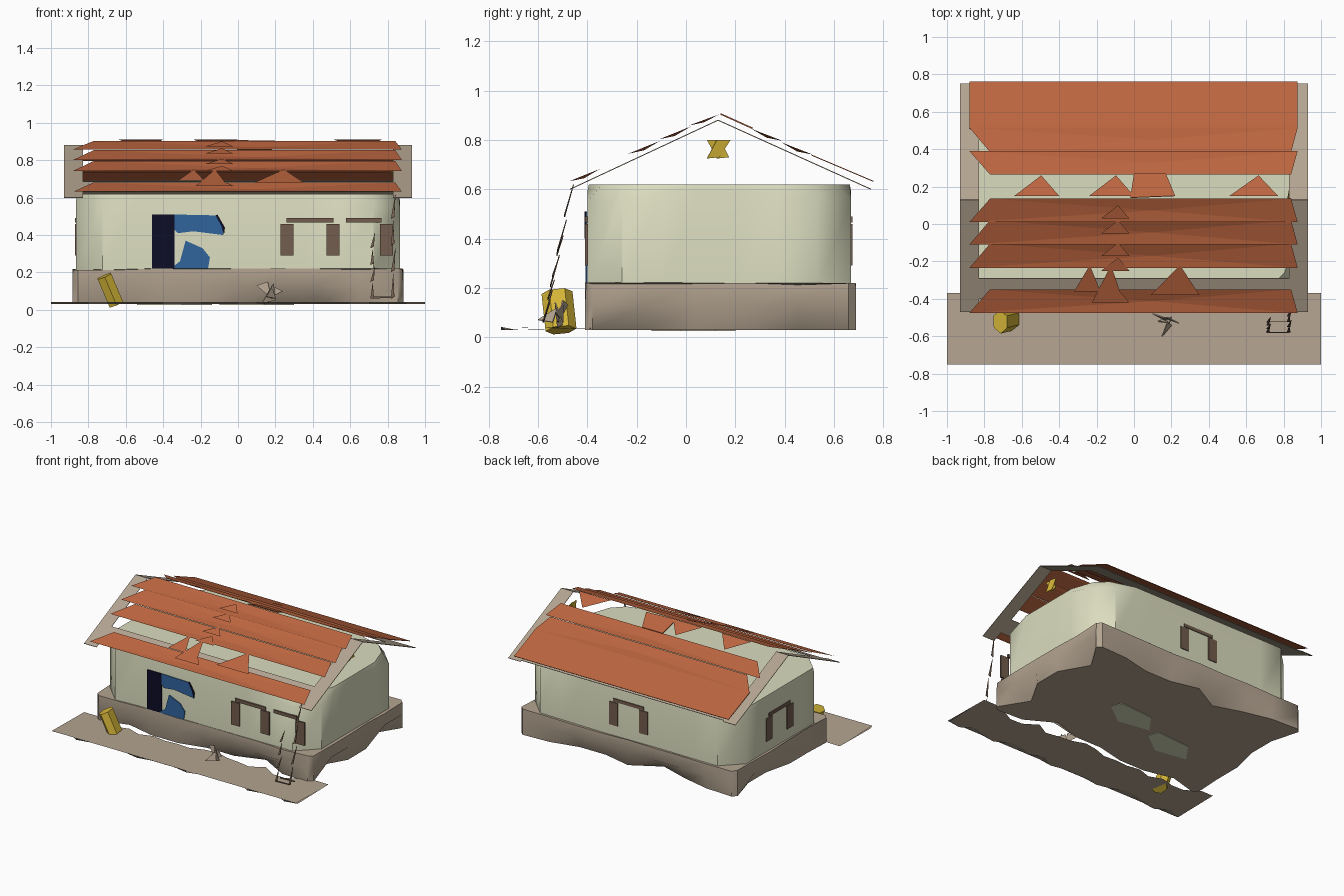
import bpy, math, random
from mathutils import Vector, Euler

random.seed(4)
old = bpy.data.objects.get("Cube")
if old:
    bpy.data.objects.remove(old, do_unlink=True)


def material(name, r, g, b):
    m = bpy.data.materials.new(name)
    m.use_nodes = True
    m.diffuse_color = (r, g, b, 1)
    m.node_tree.nodes["Principled BSDF"].inputs["Base Color"].default_value = (r, g, b, 1)
    return m


PLASTER = material("pale plaster", .71, .72, .52)
STONE = material("beige stone", .46, .375, .285)
TILE = material("clay tile", .50, .13, .05)
BLUE = material("door blue", .03, .13, .34)
NAVY = material("dark navy", .004, .004, .02)
YELLOW = material("yellow", .67, .47, .04)
WOOD = material("brown wood", .17, .11, .075)


def mesh(name, verts, faces, mat, thick=0, smooth=False):
    me = bpy.data.meshes.new(name)
    me.from_pydata([tuple(v) for v in verts], [], faces)
    me.materials.append(mat)
    ob = bpy.data.objects.new(name, me)
    bpy.context.collection.objects.link(ob)
    if thick:
        mod = ob.modifiers.new("thickness", 'SOLIDIFY')
        mod.thickness, mod.offset = thick, 0
    if smooth:
        bpy.ops.object.select_all(action='DESELECT')
        ob.select_set(True)
        bpy.context.view_layer.objects.active = ob
        bpy.ops.object.shade_smooth_by_angle(angle=math.radians(45))
    return ob


def plate(name, pts, mat, thick=.006):
    return mesh(name, pts, [tuple(range(len(pts)))], mat, thick)


def box(name, centre, size, mat):
    bpy.ops.mesh.primitive_cube_add(size=1, location=centre)
    ob = bpy.context.object
    ob.name, ob.scale = name, size
    ob.data.materials.append(mat)


def outline(hx, y0, y1, cut):
    """Counter-clockwise plan with cut corners: (point, inward direction, is corner)."""
    sides = [((-hx + cut, y0), (hx - cut, y0), (0, 1), 8), ((hx, y0 + cut), (hx, y1 - cut), (-1, 0), 5),
             ((hx - cut, y1), (-hx + cut, y1), (0, -1), 8), ((-hx, y1 - cut), (-hx, y0 + cut), (1, 0), 5)]
    for a, b, inward, n in sides:
        for i in range(n + 1):
            yield Vector(a).lerp(Vector(b), i / n), Vector(inward), i in (0, n)


def stack(name, rings, mat):
    n = len(rings[0])
    faces = [(k * n + i, k * n + (i + 1) % n, (k + 1) * n + (i + 1) % n, (k + 1) * n + i)
             for k in range(len(rings) - 1) for i in range(n)]
    faces += [tuple(reversed(range(n))), tuple(range((len(rings) - 1) * n, len(rings) * n))]
    return mesh(name, [v for r in rings for v in r], faces, mat, smooth=True)


# Rough stone base, undercut between its corners
rings = [[], [], []]
for p, inward, corner in outline(.885, -.41, .69, .03):
    low = p + inward * (0 if corner else random.choice((.01, .06, .13)))
    rings[0].append((*low, .03))
    rings[1].append((*p, .13))
    rings[2].append((*(p + inward * random.uniform(0, .006)), random.uniform(.212, .222)))
stack("stone_base", rings, STONE)

# Plaster walls with cut corners, worn on the right, and a flat ceiling
rings = [[], [], []]
for p, inward, corner in outline(.865, -.40, .67, .14):
    worn = corner and p.x > 0
    rings[0].append((*p, .2))
    rings[1].append((*p, .55 if worn else .59))
    rings[2].append((*(p + inward * (.06 if worn else .006)), .62))
stack("walls", rings, PLASTER)

# Gaps in the underside
for x, y in ((.1, .1), (-.34, -.04)):
    plate("floor_gap", [(x - .2, y - .06, .028), (x - .1, y + .08, .028), (x + .17, y + .1, .028),
                        (x + .2, y + .02, .028), (x + .04, y - .1, .028)], PLASTER, .004)

# Broken front terrace: straight upper rim, chipped lower rim, ragged back edge
N = 20
rim = [(-1 + 2 * i / N, -.75, .042) for i in range(N + 1)]
under = [(x, y + random.choice((0, .02, .06)), .03) for x, y, z in rim]
back = [(x, -.37 if abs(x) > .85 else random.uniform(-.46, -.38), .036) for x, y, z in rim]
M = N + 1
faces = []
for i in range(N):
    for a, b in ((0, 2 * M), (2 * M, M), (M, 0)):
        faces.append((a + i, a + i + 1, b + i + 1, b + i))
mesh("terrace", rim + under + back, faces, STONE)

# Roof frame: an open border on each slope
RIDGE = .13


def slope(y, side, lift=0):
    return .88 - abs(y - RIDGE) * .28 / (.6 if side < 0 else .62) + lift


def frame(name, eave, strip, inner, side):
    verts = []
    for x in (-.93, -.83, .83, .93):
        verts += [(x, y, slope(y, side)) for y in (eave, strip, inner, RIDGE)]
    cells = [(c, r) for c in (0, 2) for r in range(3)] + [(1, 1)]
    faces = []
    for c, r in cells:
        a = c * 4 + r
        quad = (a, a + 4, a + 5, a + 1)
        faces.append(quad if side < 0 else quad[::-1])
    mesh(name, verts, faces, STONE, .004)


frame("roof_frame_front", -.47, -.40, -.29, -1)
frame("roof_frame_back", .75, .74, .55, 1)


# Overlapping tile rows: tapered sheets sagging in the middle
def tile_row(name, low, high, side):
    zl, zh = slope(low, side, .034), slope(high, side, .026)
    mid = low + (high - low) * .5
    verts = [(-.88, low, zl), (.875, low, zl), (.84, high, zh), (-.77, high, zh),
             (.1, mid, slope(mid, side, .018))]
    mesh(name, verts, [(0, 1, 4), (1, 2, 4), (3, 0, 4), (2, 3, 4)], TILE)


for low, high in ((-.475, -.35), (-.235, -.105), (-.11, .02), (.01, .135)):
    tile_row("front_tile_row", low, high, -1)
for low, high in ((.39, .265), (.515, .385)):
    tile_row("back_tile_row", low, high, 1)
plate("back_tile_panel", [(-.88, .76, .632), (.875, .76, .632), (.875, .51, .738), (-.88, .51, .738)], TILE, .004)


# Loose tile shards
def shard(x, y, width, depth, side=-1):
    z = slope(y, side, .04)
    z2 = slope(y + depth, side, .035)
    pts = [(x - width / 2, y, z), (x + width / 2, y, z), (x + width * .1, y + depth, z2)]
    mesh("tile_shard", pts, [(0, 1, 2)], TILE)


for y in (-.42, -.25, -.17, -.05, .03):
    shard(-.1, y, .15, .07)
for x, y, w, d in ((-.14, -.42, .17, .2), (-.25, -.36, .14, .14), (.22, -.38, .26, .16)):
    shard(x, y, w, d)
shard(-.09, .61, .08, -.09, 1)
for x, w in ((-.52, .24), (-.12, .24), (.64, .26)):
    shard(x, .15, w, .11, 1)
plate("broken_ridge_tile", [(x, y, slope(y, 1, .03)) for x, y in ((-.02, .14), (.22, .15), (.17, .27), (0, .27))], TILE)

# Doorway strip and broken door pieces
for name, mat, y, pts in (
        ("doorway", NAVY, -.405, ((-.46, .22), (-.34, .22), (-.34, .51), (-.46, .51))),
        ("door_top", BLUE, -.405, ((-.34, .43), (-.32, .41), (-.24, .42), (-.08, .40), (-.08, .45), (-.12, .505), (-.34, .51))),
        ("door_edge", NAVY, -.408, ((-.12, .505), (-.09, .45), (-.075, .40), (-.07, .44), (-.11, .51))),
        ("door_bottom", BLUE, -.405, ((-.36, .22), (-.16, .22), (-.15, .28), (-.19, .33), (-.28, .37), (-.31, .26)))):
    plate(name, [(x, y, z) for x, z in pts], mat)


# Window shutters and lintels
def window(centre, sideways=False, shutters=(-1, 1), lintel=.25):
    cx, cy = centre

    def part(name, along, z, width, height):
        if sideways:
            box(name, (cx, cy + along, z), (.012, width, height), WOOD)
        else:
            box(name, (cx + along, cy, z), (width, .012, height), WOOD)
    for s in shutters:
        part("shutter", s * .122, .375, .07, .17)
    part("lintel", 0, .478, lintel, .024)


window((.385, -.403))
window((.672, -.403), shutters=(1,), lintel=.19)
window((0, .67))
window((-.865, .145), sideways=True)

# Splintered leaning posts
for x, top in ((.72, .42), (.83, .63)):
    for i in range(4):
        z0 = .06 + (top - .06) * i / 4
        z1 = z0 + (top - .06) * .23
        lean = lambda z: -.59 + .2 * z
        plate("post_splinter", [(x - .012, lean(z0), z0), (x + .006, lean(z0), z0 + .01),
                                (x + .012 * (i % 2), lean(z1) + .01, z1)], WOOD, .004)
for y in (-.52, -.58):
    plate("post_rung", [(.71, y, .06), (.83, y, .065), (.83, y, .073), (.71, y, .07)], WOOD, .004)

# Tilted yellow pot and the gable lamp
bpy.ops.mesh.primitive_cylinder_add(vertices=6, radius=.06, depth=.165, location=(-.683, -.515, .105),
                                    rotation=Euler((.1, .4, 0)))
pot = bpy.context.object
pot.name = "yellow_pot"
pot.scale = (.75, 1.05, 1)
pot.rotation_euler.y = -.4
pot.data.materials.append(YELLOW)
for s in (-1, 1):
    plate("gable_lamp", [(.83 + s * .01, RIDGE - .02 * s - .025, .725), (.83, RIDGE - .02 * s + .025, .73),
                         (.83, RIDGE + .02 * s + .03, .80), (.84, RIDGE + .02 * s - .025, .80)], YELLOW)

# Stone rubble on the terrace
for a, b, c in (((.1, -.48, .13), (.18, -.52, .06), (.16, -.5, .15)), ((.13, -.52, .04), (.19, -.53, .14), (.2, -.5, .05)),
                ((.15, -.6, .07), (.2, -.54, .06), (.18, -.52, .12)), ((.16, -.5, .06), (.24, -.53, .1), (.18, -.5, .13))):
    plate("rubble_shard", [a, b, c], STONE)
